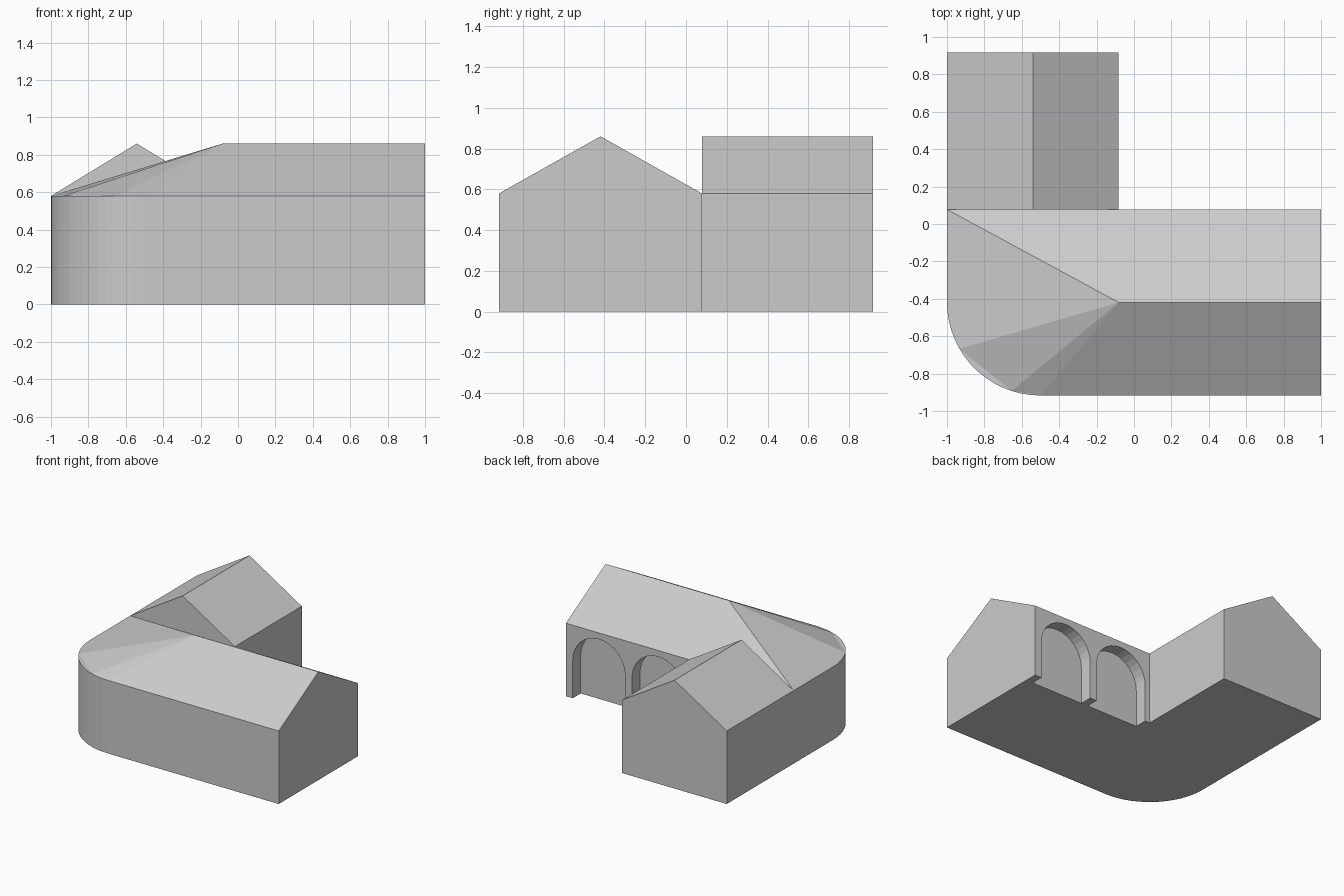
import bpy, bmesh, math

if "Cube" in bpy.data.objects:
    bpy.data.objects.remove(bpy.data.objects["Cube"])

EAVE, RIDGE = 0.58, 0.86
Y0, YM, Y1 = -0.917, 0.078, 0.917      # front, inner wall, back
XI = -0.082                            # inner side of the rear wing
YR = (Y0 + YM) / 2                     # ridge line of the front wing
XR = (-1 + XI) / 2                     # ridge line of the rear wing
R, SEG = 0.5, 15                       # rounded corner


def make(name, faces):
    """Object from faces given as coordinate lists, welded together."""
    bm = bmesh.new()
    for f in faces:
        bm.faces.new([bm.verts.new(p) for p in f])
    bmesh.ops.remove_doubles(bm, verts=bm.verts, dist=1e-5)
    bmesh.ops.recalc_face_normals(bm, faces=bm.faces)
    me = bpy.data.meshes.new(name)
    bm.to_mesh(me)
    bm.free()
    ob = bpy.data.objects.new(name, me)
    bpy.context.collection.objects.link(ob)
    return ob


def at(points, z):
    return [(x, y, z) for x, y in points]


def pairs(points):
    return zip(points, points[1:] + points[:1])


# Front wing: walls following a plan with one rounded corner
arc = [(-1 + R - R * math.cos(math.radians(90 * i / SEG)),
        Y0 + R - R * math.sin(math.radians(90 * i / SEG))) for i in range(SEG + 1)]
plan = [(-1, YM)] + arc + [(XI, Y0), (1, Y0), (1, YM)]
faces = [at(plan, 0)]
for a, b in pairs(plan):
    if a != (1, Y0):
        faces.append(at([a, b], 0) + at([b, a], EAVE))
apex, end = (XI, YR, RIDGE), (1, YR, RIDGE)
# gable end, front slope and rear slope
faces.append([(1, Y0, 0), (1, YM, 0), (1, YM, EAVE), end, (1, Y0, EAVE)])
faces.append(at([(XI, Y0), (1, Y0)], EAVE) + [end, apex])
faces.append(at([(1, YM), (-1, YM)], EAVE) + [apex, end])
# hip fan over the rounded corner, with flat slivers out to the curved eave
stops = [0, 6, 13, SEG + 1, SEG + 2]
for i, j in zip(stops, stops[1:]):
    faces.append(at([plan[i], plan[j]], EAVE) + [apex])
    if j - i > 1:
        faces.append(at(plan[i:j + 1], EAVE))
front_wing = make("front_wing", faces)

# Arched recesses in the courtyard wall
for n, cx in enumerate((0.71, 0.19)):
    r, spring, depth = 0.23, 0.30, 0.10
    prof = [(cx - r, -0.1), (cx + r, -0.1)]
    prof += [(cx + r * math.cos(math.pi * k / 16), spring + r * math.sin(math.pi * k / 16))
             for k in range(17)]
    ends = [[(x, y, z) for x, z in prof] for y in (YM - depth, YM + 0.1)]
    sides = [[a0, b0, b1, a1] for (a0, b0), (a1, b1) in zip(pairs(ends[0]), pairs(ends[1]))]
    cutter = make(f"arch_cutter_{n + 1}", ends + sides)
    cutter.hide_render = True
    cutter.hide_viewport = True
    mod = front_wing.modifiers.new(f"arch_{n + 1}", 'BOOLEAN')
    mod.operation = 'DIFFERENCE'
    mod.solver = 'EXACT'
    mod.object = cutter

# Rear wing: gabled block, open where it joins the front wing
back = [(-1, Y1, 0), (XI, Y1, 0), (XI, Y1, EAVE), (XR, Y1, RIDGE), (-1, Y1, EAVE)]
inner = [(x, YM, z) for x, y, z in back]
faces = [back, inner[2:]]
faces += [[a0, b0, b1, a1] for (a0, b0), (a1, b1) in zip(pairs(back), pairs(inner))]
make("rear_wing", faces)
